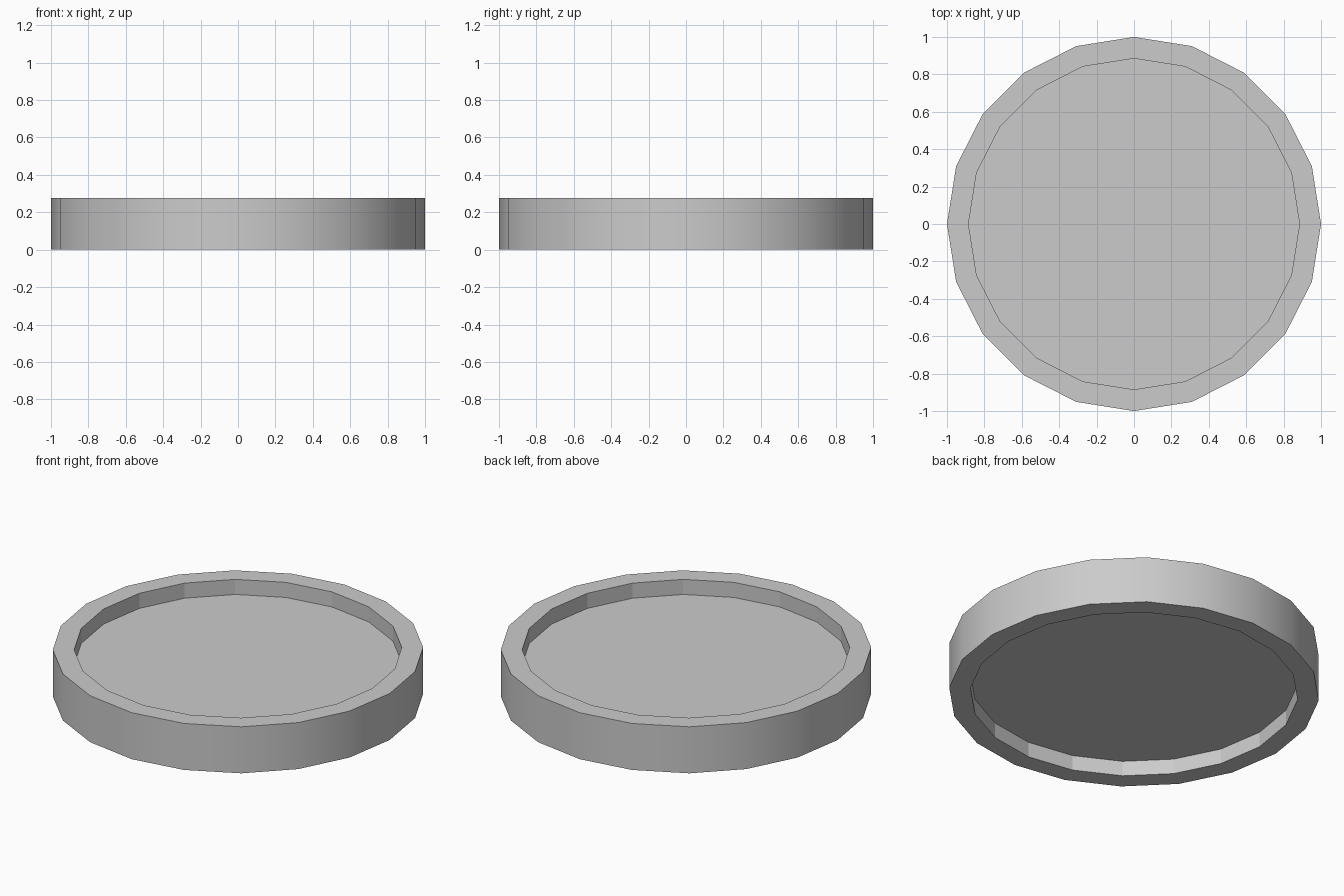
import bpy, bmesh, math

if "Cube" in bpy.data.objects:
    bpy.data.objects.remove(bpy.data.objects["Cube"])

SIDES = 20
R_OUT, R_IN = 1.0, 0.885
HEIGHT, RECESS = 0.277, 0.09

bm = bmesh.new()


def ring(radius, z):
    return [bm.verts.new((radius * math.cos(2 * math.pi * i / SIDES),
                          radius * math.sin(2 * math.pi * i / SIDES), z))
            for i in range(SIDES)]


# Profile from lower panel, around the rim, to upper panel
profile = [(R_IN, RECESS), (R_IN, 0), (R_OUT, 0), (R_OUT, HEIGHT),
           (R_IN, HEIGHT), (R_IN, HEIGHT - RECESS)]
rings = [ring(r, z) for r, z in profile]
for k in range(len(rings) - 1):
    a, b = rings[k], rings[k + 1]
    for i in range(SIDES):
        j = (i + 1) % SIDES
        face = bm.faces.new((a[i], a[j], b[j], b[i]))
        face.smooth = (k == 2)  # only the outer wall is smooth

# Recessed panels, top and bottom
bm.faces.new(rings[-1])
bm.faces.new(list(reversed(rings[0])))
bmesh.ops.recalc_face_normals(bm, faces=bm.faces[:])

# Crisp edges wherever the surface turns sharply
for e in bm.edges:
    e.smooth = e.calc_face_angle(0) < math.radians(30)

mesh = bpy.data.meshes.new("recessed_disc")
bm.to_mesh(mesh)
bm.free()
bpy.context.collection.objects.link(bpy.data.objects.new("recessed_disc", mesh))
